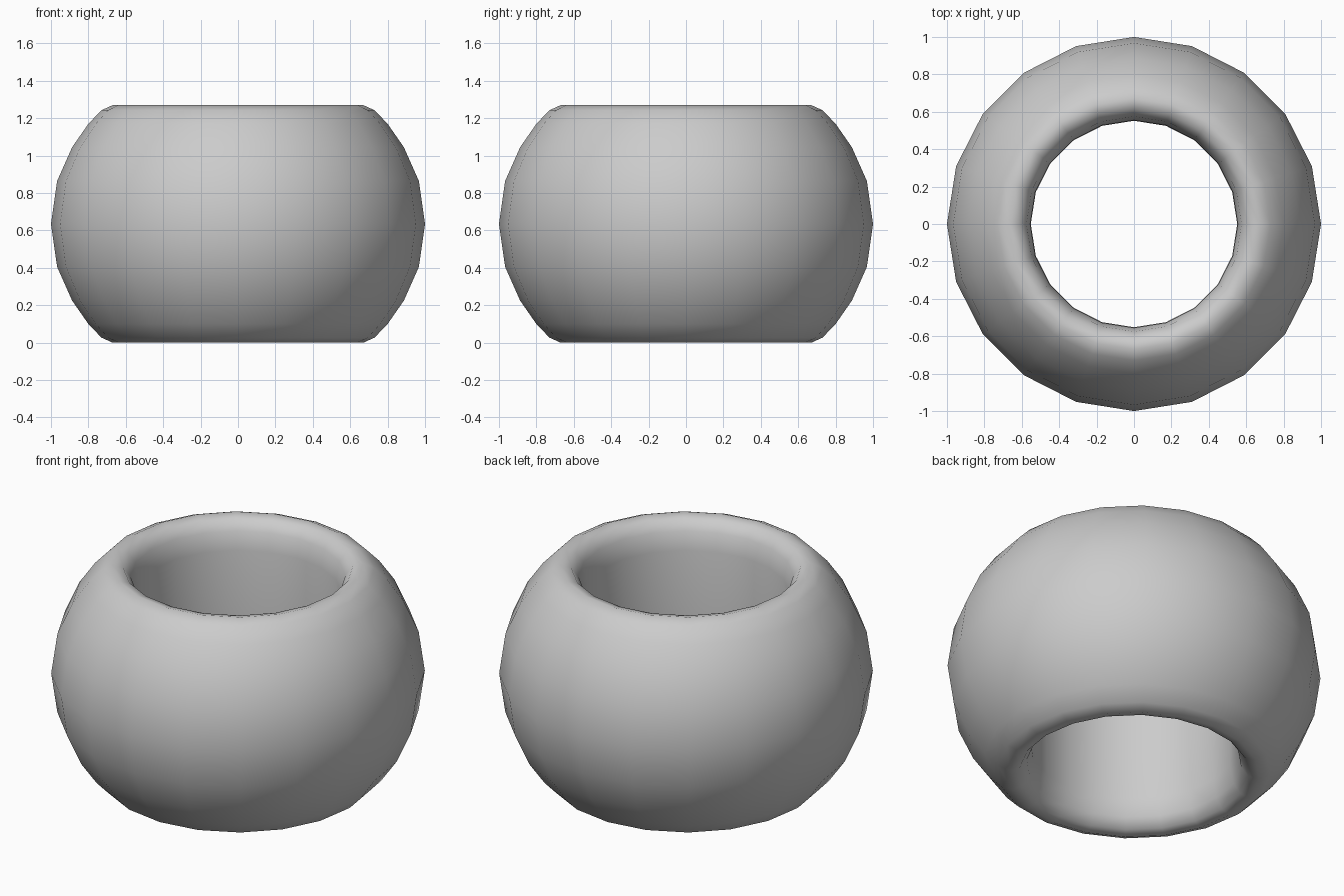
import bpy, bmesh, math

if "Cube" in bpy.data.objects:
    bpy.data.objects.remove(bpy.data.objects["Cube"])

SIDES = 20
MID = 0.635

# Upper half of the ring cross-section: (radius, height above the middle)
half = [(1.0, 0.0), (0.967, 0.23), (0.887, 0.41), (0.80, 0.535), (0.73, 0.608),
        (0.67, 0.635), (0.615, 0.62), (0.575, 0.565), (0.555, 0.46), (0.552, 0.0)]
# Mirror it to close the loop
profile = half + [(r, -h) for r, h in reversed(half[1:-1])]

# Lathe the closed profile around z
bm = bmesh.new()
rings = []
for i in range(SIDES):
    a = 2 * math.pi * i / SIDES
    rings.append([bm.verts.new((r * math.cos(a), r * math.sin(a), MID + h))
                  for r, h in profile])
n = len(profile)
for i in range(SIDES):
    p, q = rings[i], rings[(i + 1) % SIDES]
    for j in range(n):
        k = (j + 1) % n
        bm.faces.new((p[j], q[j], q[k], p[k])).smooth = True
bmesh.ops.recalc_face_normals(bm, faces=bm.faces)

mesh = bpy.data.meshes.new("bead_ring")
bm.to_mesh(mesh)
bm.free()
bpy.context.collection.objects.link(bpy.data.objects.new("bead_ring", mesh))
